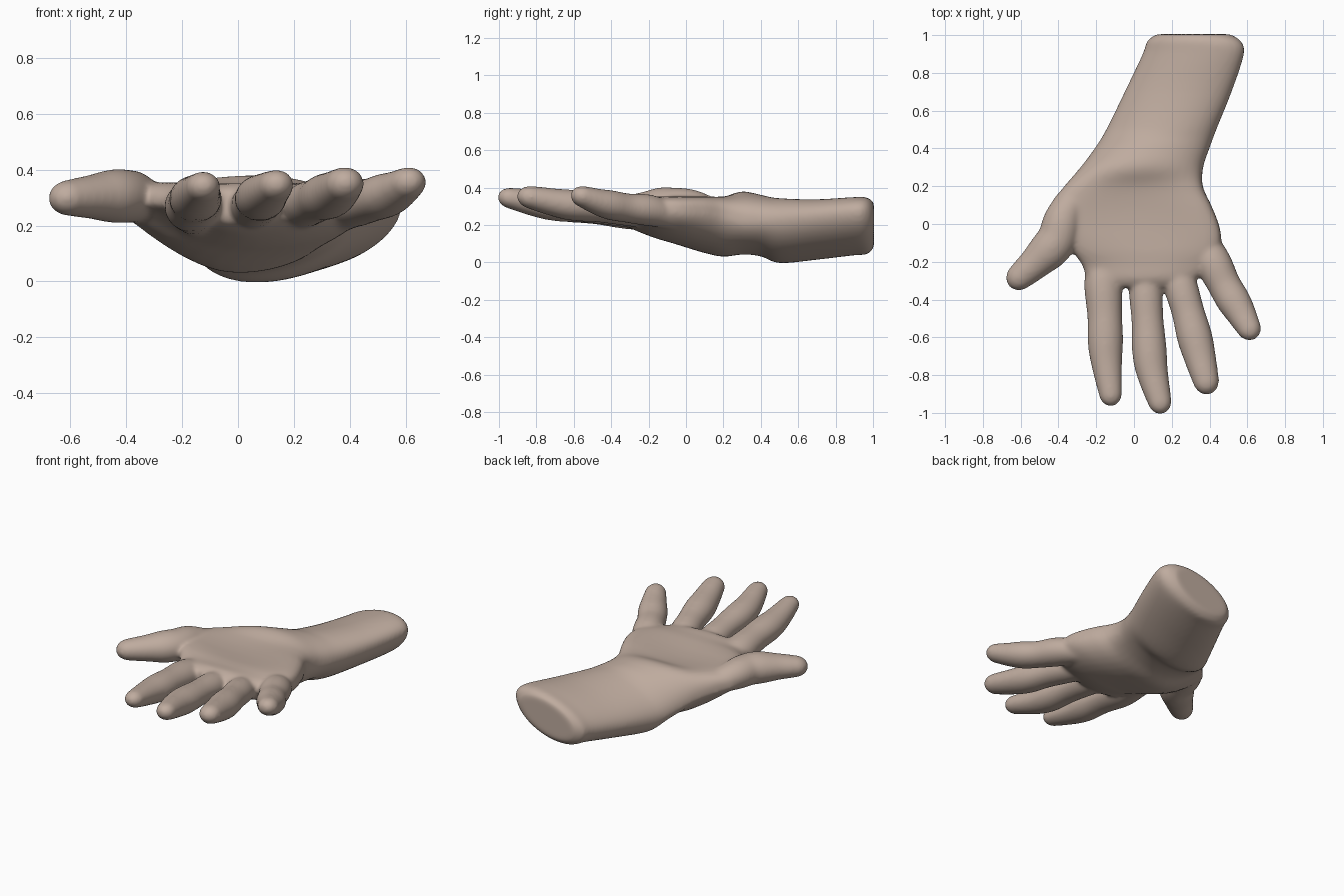
import bpy, bmesh, math
from mathutils import Vector

if "Cube" in bpy.data.objects:
    bpy.data.objects.remove(bpy.data.objects["Cube"])

N = 40  # points per ring


def catmull(rows, steps):
    """Smoothly interpolate rows of numbers."""
    out, n = [], len(rows)
    for i in range(n - 1):
        a, b, c, d = (rows[max(i - 1, 0)], rows[i], rows[i + 1], rows[min(i + 2, n - 1)])
        for s in range(steps):
            t = s / steps
            out.append([0.5 * (2 * q + (r - p) * t + (2 * p - 5 * q + 4 * r - w) * t * t
                               + (3 * q - p - 3 * r + w) * t ** 3)
                        for p, q, r, w in zip(a, b, c, d)])
    out.append(list(rows[-1]))
    return out


def loft(bm, rings):
    """Skin a stack of closed rings and cap both ends."""
    vs = [[bm.verts.new(p) for p in ring] for ring in rings]
    for a, b in zip(vs, vs[1:]):
        for i in range(N):
            j = (i + 1) % N
            bm.faces.new((a[i], a[j], b[j], b[i]))
    bm.faces.new(vs[0][::-1])
    bm.faces.new(vs[-1])


def body_ring(row):
    """Arm / palm section: tilted oval on the arm, dished top on the palm."""
    y, xl, xr, zb, zt, el, er, dish = row
    palm = min(max((0.5 - y) / 0.3, 0), 1)  # 0 on the arm, 1 on the palm
    pts = []
    for i in range(N):
        a = 2 * math.pi * i / N
        u, s = math.cos(a), math.sin(a)
        x = (xl + xr) / 2 + u * (xr - xl) / 2
        mid = (el + er) / 2
        edge = el + (er - el) * (u + 1) / 2
        if s >= 0:
            base = edge + (mid - edge) * palm * s
            z = base + (zt - mid) * s ** (1 - 0.45 * palm) - dish * (1 - u * u) ** 1.5
        else:
            power = 1 + (1.3 if u < 0 else 0.15) * palm
            z = edge - (mid - zb) * (-s) ** power
        pts.append((x, y, z))
    return pts


def finger(bm, rows, flat=0.88):
    """Round-tipped tube along points (x, y, z, radius) with soft joint swellings."""
    rows = catmull(rows, 8)
    n = len(rows)
    rings = []

    def ring(c, side, up, r):
        return [c + side * (r * math.cos(2 * math.pi * i / N))
                + up * (r * flat * math.sin(2 * math.pi * i / N)) for i in range(N)]

    for k, row in enumerate(rows):
        c = Vector(row[:3])
        t = (Vector(rows[min(k + 1, n - 1)][:3]) - Vector(rows[max(k - 1, 0)][:3])).normalized()
        side = Vector((-t.y, t.x, 0)).normalized()
        up = t.cross(side)
        r = row[3] * (1 + 0.02 * math.cos(k / (n - 1) * 6 * math.pi + 0.5)) + 0.003
        rings.append(ring(c, side, up, r))
    for k in range(1, 8):
        a = k / 8 * math.pi / 2
        rings.append(ring(c + t * (r * 1.15 * math.sin(a)), side, up, r * math.cos(a)))
    loft(bm, rings)


bm = bmesh.new()

# forearm, wrist and palm: y, left, right, bottom, top, left edge z, right edge z, hollow
sections = [
    (1.005, .12, .51, .09, .31, .16, .25, 0),
    (.97, .07, .565, .055, .333, .15, .27, 0),
    (.90, .045, .583, .05, .335, .145, .27, 0),
    (.70, -.05, .518, .025, .325, .13, .25, 0),
    (.50, -.148, .437, .004, .335, .125, .23, 0),
    (.40, -.21, .40, .035, .36, .155, .22, 0),
    (.30, -.285, .367, .042, .385, .205, .22, .005),
    (.20, -.37, .365, .03, .39, .24, .24, .04),
    (.10, -.445, .41, .05, .395, .265, .26, .055),
    (0, -.44, .45, .08, .395, .27, .265, .055),
    (-.08, -.38, .463, .105, .39, .275, .27, .045),
    (-.15, -.325, .45, .125, .38, .275, .275, .03),
    (-.22, -.275, .41, .15, .36, .27, .28, .01),
    (-.29, -.25, .33, .18, .35, .27, .28, 0),
    (-.335, -.21, .25, .21, .325, .27, .28, 0),
]
loft(bm, [body_ring(r) for r in catmull(sections, 4)])

# index finger
finger(bm, [(-.14, -.08, .22, .07), (-.162, -.28, .262, .095), (-.154, -.50, .288, .091),
            (-.148, -.70, .305, .085), (-.125, -.895, .338, .058)])
# middle finger
finger(bm, [(.03, -.08, .21, .07), (.057, -.31, .264, .083), (.073, -.53, .288, .084),
            (.09, -.75, .308, .086), (.135, -.935, .343, .06)])
# ring finger
finger(bm, [(.18, -.06, .21, .07), (.24, -.30, .27, .083), (.29, -.48, .293, .086),
            (.337, -.66, .313, .088), (.38, -.825, .347, .066)])
# little finger
finger(bm, [(.32, 0, .22, .07), (.408, -.18, .275, .09), (.482, -.33, .293, .087),
            (.553, -.45, .318, .082), (.605, -.545, .35, .062)])
# thumb
finger(bm, [(-.22, .25, .24, .05), (-.36, .06, .295, .09), (-.41, -.085, .305, .105),
            (-.505, -.19, .303, .09), (-.60, -.275, .299, .068)], 0.9)

bmesh.ops.recalc_face_normals(bm, faces=bm.faces)
mesh = bpy.data.meshes.new("hand_and_forearm")
bm.to_mesh(mesh)
bm.free()
hand = bpy.data.objects.new("hand_and_forearm", mesh)
bpy.context.collection.objects.link(hand)

# skin tone
skin = bpy.data.materials.new("skin")
skin.diffuse_color = (0.52, 0.41, 0.345, 1)
skin.use_nodes = True
skin.node_tree.nodes["Principled BSDF"].inputs["Base Color"].default_value = skin.diffuse_color
mesh.materials.append(skin)

# fuse the parts into one skin and soften the joins
fuse = hand.modifiers.new("fuse", 'REMESH')
fuse.mode = 'VOXEL'
fuse.voxel_size = 0.01
fuse.use_smooth_shade = True
soften = hand.modifiers.new("soften", 'SMOOTH')
soften.factor = 0.5
soften.iterations = 18
